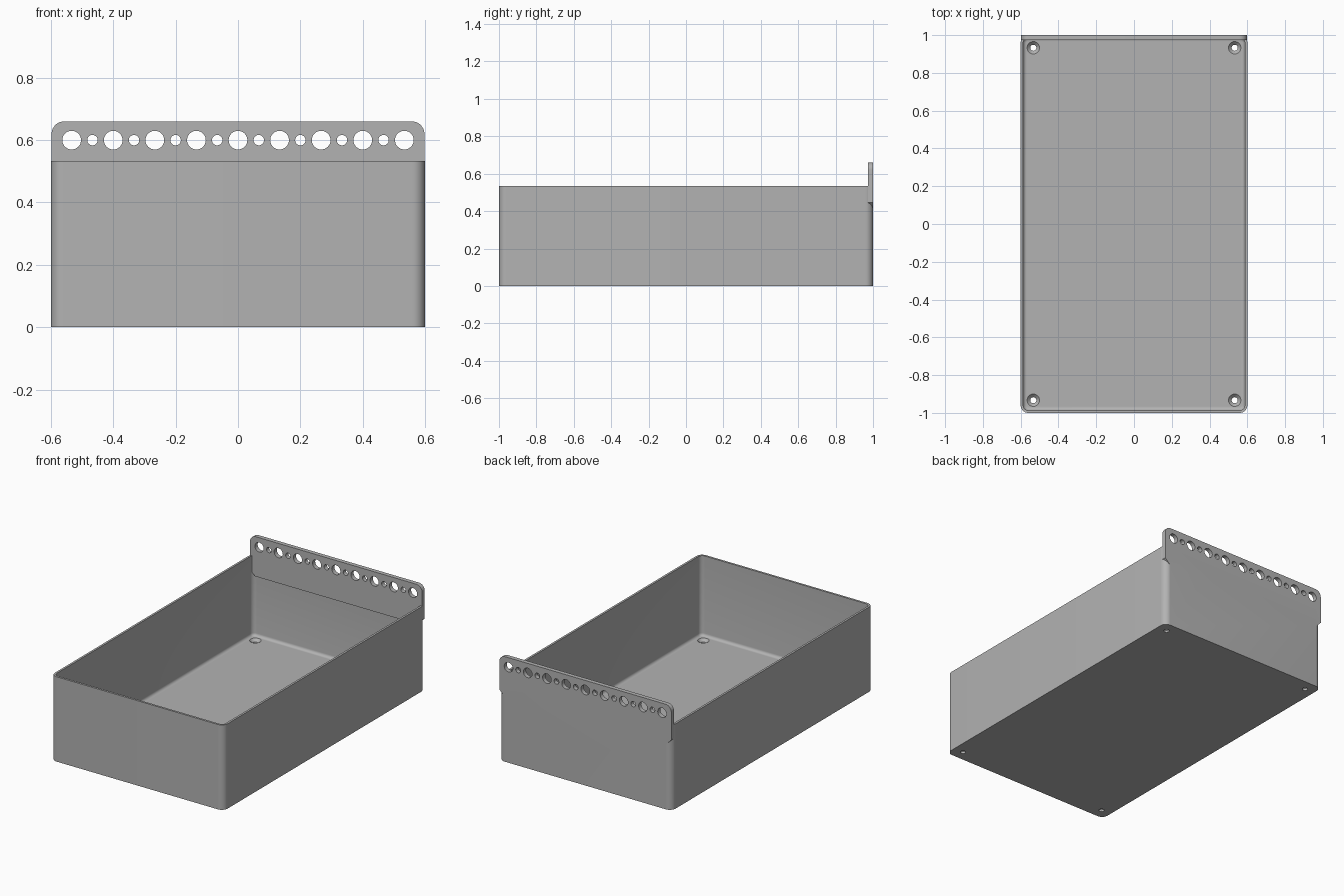
import bpy, bmesh, math
from mathutils import Matrix

cube = bpy.data.objects.get("Cube")
if cube:
    bpy.data.objects.remove(cube, do_unlink=True)

W, D, H = 1.2, 2.0, 0.533          # tray size
WALL, FLOOR, R = 0.0133, 0.03, 0.04
RAIL, RAIL_LOW, RAIL_TOP = 0.0267, 0.41, 0.66

grey = bpy.data.materials.new("plain grey")
grey.use_nodes = True
colour = (0.45, 0.45, 0.45, 1)
grey.diffuse_color = colour
grey.node_tree.nodes["Principled BSDF"].inputs["Base Color"].default_value = colour


def finish(bm, name):
    bmesh.ops.recalc_face_normals(bm, faces=bm.faces)
    mesh = bpy.data.meshes.new(name)
    bm.to_mesh(mesh)
    bm.free()
    mesh.materials.append(grey)
    obj = bpy.data.objects.new(name, mesh)
    bpy.context.collection.objects.link(obj)
    return obj


def rounded_block(name, w, d, z0, z1, radius, fillet=0):
    """Block with rounded upright edges and an optional rounded base edge."""
    bm = bmesh.new()
    bmesh.ops.create_cube(bm, size=1)
    bmesh.ops.transform(bm, verts=bm.verts, matrix=Matrix.Translation(
        (0, 0, (z0 + z1) / 2)) @ Matrix.Diagonal((w, d, z1 - z0, 1)))
    upright = [e for e in bm.edges if abs(e.verts[0].co.z - e.verts[1].co.z) > 0.1]
    bmesh.ops.bevel(bm, geom=upright, offset=radius, segments=10, profile=0.5, affect='EDGES')
    if fillet:
        base = [e for e in bm.edges if all(v.co.z < z0 + 0.001 for v in e.verts)]
        bmesh.ops.bevel(bm, geom=base, offset=fillet, segments=5, profile=0.5, affect='EDGES')
    return finish(bm, name)


def rail_plate():
    """Upright plate: rounded top corners, chamfered bottom corners."""
    half, c, r = W / 2 - 0.002, 0.035, 0.04
    side = [(half - c, RAIL_LOW), (half, RAIL_LOW + c)]
    for i in range(11):
        a = math.pi / 2 * i / 10
        side.append((half - r + r * math.cos(a), RAIL_TOP - r + r * math.sin(a)))
    outline = side + [(-x, z) for x, z in reversed(side)]
    bm = bmesh.new()
    face = bm.faces.new([bm.verts.new((x, D / 2, z)) for x, z in outline])
    ext = bmesh.ops.extrude_face_region(bm, geom=[face])
    verts = [v for v in ext["geom"] if isinstance(v, bmesh.types.BMVert)]
    bmesh.ops.translate(bm, verts=verts, vec=(0, -RAIL, 0))
    return finish(bm, "hanging_rail")


def add_cone(bm, r1, r2, depth, matrix):
    bmesh.ops.create_cone(bm, cap_ends=True, segments=32, radius1=r1, radius2=r2,
                          depth=depth, matrix=matrix)


def combine(target, other, operation):
    mod = target.modifiers.new(operation.lower(), 'BOOLEAN')
    mod.operation, mod.solver, mod.object = operation, 'EXACT', other
    bpy.context.view_layer.objects.active = target
    bpy.ops.object.modifier_apply(modifier=mod.name)
    bpy.data.objects.remove(other, do_unlink=True)


# Hollow tray, then the rail joined to its back wall
tray = rounded_block("storage_tray", W, D, 0, H, R)
combine(tray, rounded_block("cavity", W - 2 * WALL, D - 2 * WALL, FLOOR, H + 0.2,
                            R - WALL, 0.018), 'DIFFERENCE')
combine(tray, rail_plate(), 'UNION')

# Row of alternating large and small holes through the rail
bm = bmesh.new()
for i in range(-8, 9):
    r = 0.03 if i % 2 == 0 else 0.0167
    add_cone(bm, r, r, 0.2, Matrix.Translation((i * 0.0667, D / 2, 0.6))
             @ Matrix.Rotation(math.pi / 2, 4, 'X'))
combine(tray, finish(bm, "rail_holes"), 'DIFFERENCE')

# Countersunk screw holes in the floor corners
drill, sink = bmesh.new(), bmesh.new()
for x in (-0.533, 0.533):
    for y in (-0.933, 0.933):
        add_cone(drill, 0.016, 0.016, 0.2, Matrix.Translation((x, y, 0)))
        add_cone(sink, 0.012, 0.036, 0.024, Matrix.Translation((x, y, FLOOR - 0.009)))
combine(tray, finish(drill, "screw_holes"), 'DIFFERENCE')
combine(tray, finish(sink, "countersinks"), 'DIFFERENCE')

# Smooth the rounded corners, keep the edges crisp
bpy.ops.object.select_all(action='DESELECT')
tray.select_set(True)
bpy.context.view_layer.objects.active = tray
bpy.ops.object.shade_smooth_by_angle(angle=math.radians(30))
